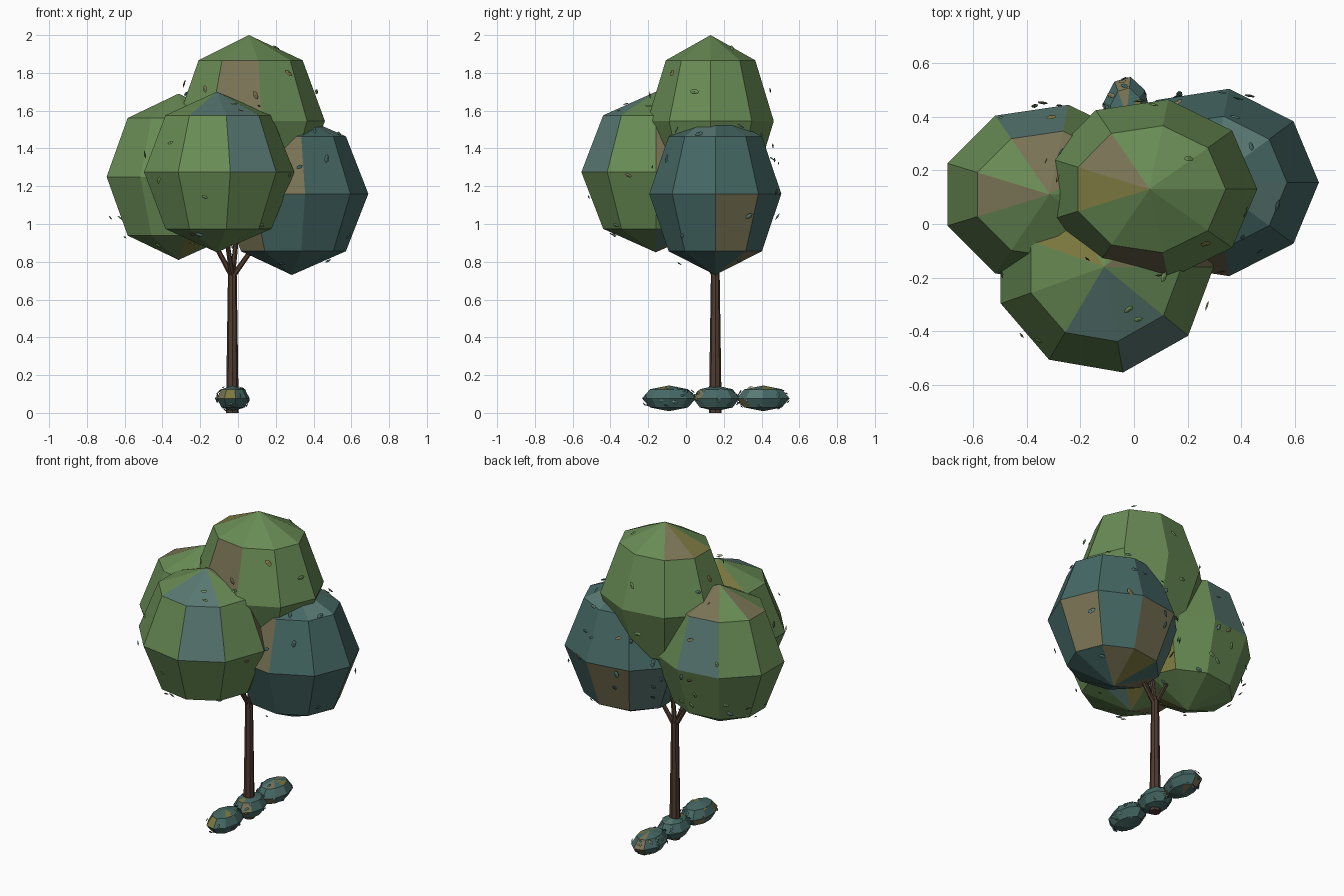
import bpy, bmesh, math, random
from mathutils import Vector, Matrix

if "Cube" in bpy.data.objects:
    bpy.data.objects.remove(bpy.data.objects["Cube"])

random.seed(7)


def material(name, rgb):
    m = bpy.data.materials.new(name)
    m.diffuse_color = (*rgb, 1)
    m.use_nodes = True
    m.node_tree.nodes["Principled BSDF"].inputs["Base Color"].default_value = m.diffuse_color
    return m


green = material("leaf_green", (0.14, 0.26, 0.09))
teal = material("leaf_teal", (0.06, 0.14, 0.13))
tan = material("leaf_tan", (0.19, 0.17, 0.09))
blue = material("leaf_blue", (0.10, 0.19, 0.17))
olive = material("leaf_olive", (0.20, 0.19, 0.05))
bark = material("bark", (0.08, 0.045, 0.03))


def add_ball(bm, matrix, segments, rings):
    """Faceted ball with poles on z and a vertex at angle zero; returns its faces."""
    def put(lat, ang):
        p = Vector((math.cos(lat) * math.cos(ang), math.cos(lat) * math.sin(ang), math.sin(lat)))
        return bm.verts.new(matrix @ p)

    loops = [[put(math.pi * (r / rings - 0.5), math.tau * s / segments) for s in range(segments)]
             for r in range(1, rings)]
    low, high = put(-math.pi / 2, 0), put(math.pi / 2, 0)
    faces = []
    for s in range(segments):
        t = (s + 1) % segments
        faces.append(bm.faces.new((low, loops[0][t], loops[0][s])))
        faces.append(bm.faces.new((high, loops[-1][s], loops[-1][t])))
        for a, b in zip(loops, loops[1:]):
            faces.append(bm.faces.new((a[s], a[t], b[t], b[s])))
    return faces


def finish(bm, name, mats):
    me = bpy.data.meshes.new(name)
    bm.to_mesh(me)
    bm.free()
    for m in mats:
        me.materials.append(m)
    ob = bpy.data.objects.new(name, me)
    bpy.context.collection.objects.link(ob)
    return ob


def foliage(name, center, radii, base, leaves, leaf_size):
    """Faceted clump with patchy colours, plus small loose leaves around it."""
    mats = [base, tan, blue, olive]
    place = Matrix.Translation(center) @ Matrix.Diagonal((*radii, 1))
    bm = bmesh.new()
    for f in add_ball(bm, place, 9, 4):
        f.material_index = random.choices(range(4), (14, 3, 2, 1.5))[0]
    finish(bm, name, mats)

    bm = bmesh.new()
    for _ in range(leaves):
        z, a = random.uniform(-0.9, 0.9), random.uniform(0, math.tau)
        h = math.sqrt(1 - z * z)
        d = Vector((h * math.cos(a), h * math.sin(a), z))
        pos = place @ (d * random.uniform(0.95, 1.03))
        normal = Vector([d[i] / radii[i] for i in range(3)])
        turn = normal.to_track_quat('Z', 'Y').to_matrix().to_4x4()
        turn = turn @ Matrix.Rotation(random.uniform(-0.35, 0.35), 4, 'X')
        turn = turn @ Matrix.Rotation(random.uniform(0, math.tau), 4, 'Z')
        s = leaf_size * random.uniform(0.8, 1.2)
        size = Matrix.Diagonal((s, s * 0.55, s * 0.2, 1))
        color = random.choices(range(4), (6, 2, 2, 1))[0]
        for f in add_ball(bm, Matrix.Translation(pos) @ turn @ size, 6, 2):
            f.material_index = color
    finish(bm, name + "_leaves", mats)


def limb(name, start, end, r1, r2, sides):
    """Tapered stick between two points."""
    start, end = Vector(start), Vector(end)
    d = end - start
    m = Matrix.Translation((start + end) / 2) @ d.to_track_quat('Z', 'Y').to_matrix().to_4x4()
    bm = bmesh.new()
    bmesh.ops.create_cone(bm, cap_ends=True, segments=sides, radius1=r1, radius2=r2,
                          depth=d.length, matrix=m)
    finish(bm, name, [bark])


# Crown clumps
crown = [
    ("crown_top", (0.058, 0.13, 1.545), (0.402, 0.34, 0.455), green),
    ("crown_front", (-0.112, -0.16, 1.275), (0.41, 0.40, 0.425), green),
    ("crown_right", (0.285, 0.155, 1.16), (0.405, 0.355, 0.43), teal),
    ("crown_left", (-0.315, 0.11, 1.25), (0.405, 0.34, 0.44), green),
]
for name, c, r, mat in crown:
    foliage(name, c, r, mat, 26, 0.022)

# Trunk and one branch reaching into each clump
fork = Vector((-0.03, 0.155, 0.72))
limb("trunk", (-0.03, 0.155, 0), fork + Vector((0, 0, 0.03)), 0.034, 0.023, 8)
for name, c, r, mat in crown:
    limb(name.replace("crown", "branch"), fork, fork.lerp(Vector(c), 0.7), 0.015, 0.009, 6)

# Row of low bushes at the foot
for i, (y, ry) in enumerate(((-0.09, 0.145), (0.16, 0.125), (0.408, 0.143))):
    foliage(f"bush_{i + 1}", (-0.028, y, 0.077), (0.09, ry, 0.068), teal, 22, 0.016)
